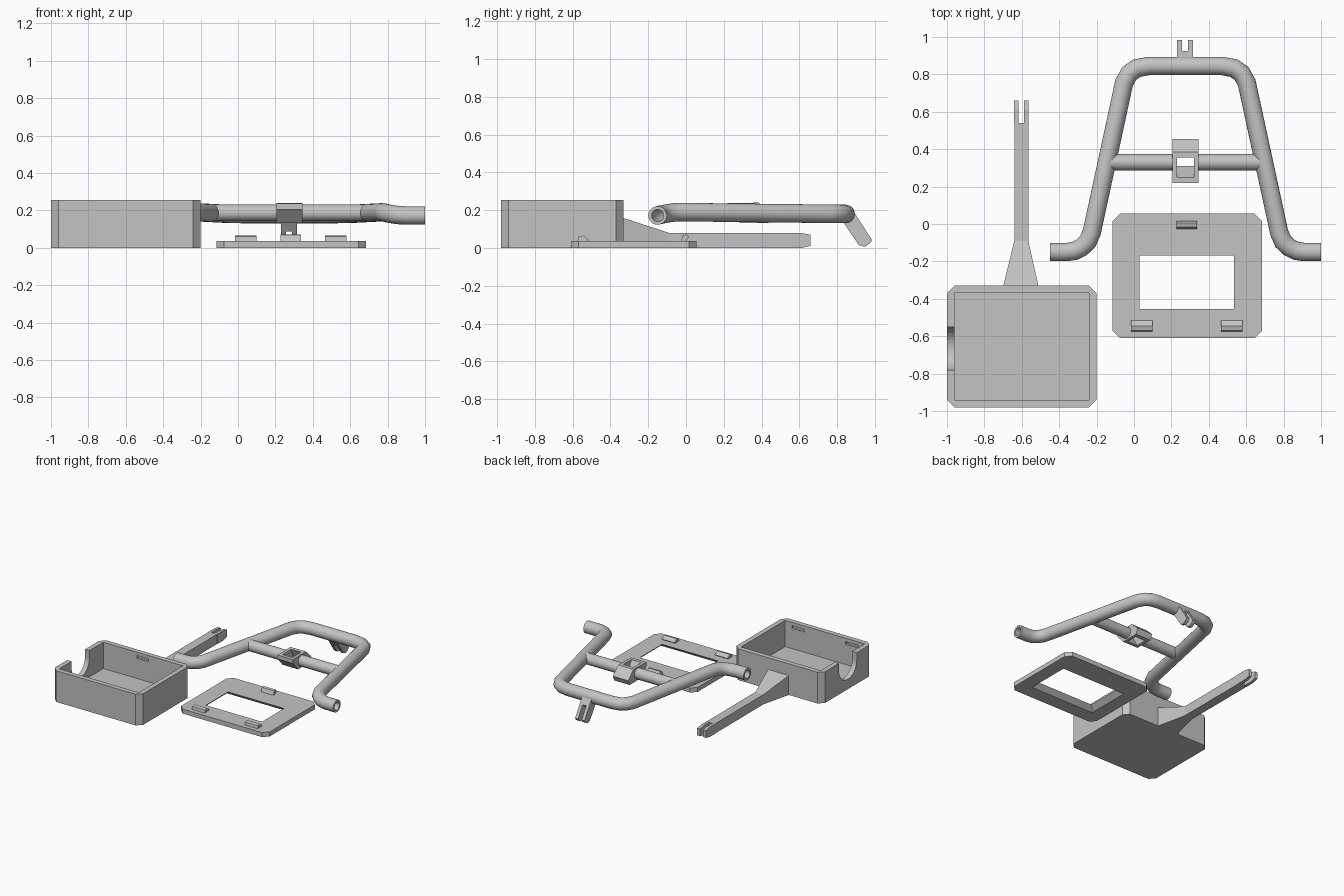
import bpy, bmesh, math
from mathutils import Vector

if "Cube" in bpy.data.objects:
    bpy.data.objects.remove(bpy.data.objects["Cube"])

grey = bpy.data.materials.new("light_grey")
grey.diffuse_color = (0.55, 0.55, 0.55, 1)
grey.use_nodes = True
grey.node_tree.nodes["Principled BSDF"].inputs["Base Color"].default_value = grey.diffuse_color


def finish(name, bm, smooth=False):
    bmesh.ops.recalc_face_normals(bm, faces=bm.faces)
    me = bpy.data.meshes.new(name)
    bm.to_mesh(me)
    bm.free()
    ob = bpy.data.objects.new(name, me)
    bpy.context.collection.objects.link(ob)
    me.materials.append(grey)
    if smooth:
        bpy.ops.object.select_all(action='DESELECT')
        ob.select_set(True)
        bpy.context.view_layer.objects.active = ob
        bpy.ops.object.shade_smooth_by_angle(angle=math.radians(35))
    return ob


def loft(name, rings, closed=False, smooth=False):
    """Skin a list of equal-length point rings; cap the ends unless closed."""
    bm = bmesh.new()
    vs = [[bm.verts.new(p) for p in r] for r in rings]
    n = len(vs[0])
    pairs = list(zip(vs, vs[1:]))
    if closed:
        pairs.append((vs[-1], vs[0]))
    else:
        bm.faces.new(vs[0])
        bm.faces.new(vs[-1])
    for a, b in pairs:
        for i in range(n):
            j = (i + 1) % n
            bm.faces.new((a[i], a[j], b[j], b[i]))
    return finish(name, bm, smooth)


def rect_y(x0, x1, z0, z1, y):
    return [(x0, y, z0), (x1, y, z0), (x1, y, z1), (x0, y, z1)]


def rect_z(x0, x1, y0, y1, z):
    return [(x0, y0, z), (x1, y0, z), (x1, y1, z), (x0, y1, z)]


def box(name, x0, x1, y0, y1, z0, z1):
    return loft(name, [rect_z(x0, x1, y0, y1, z) for z in (z0, z1)])


def side_prism(name, prof, x0, x1):
    """Extrude a (y, z) profile along x."""
    return loft(name, [[(x, y, z) for y, z in prof] for x in (x0, x1)])


def chamfered(name, x0, x1, y0, y1, z0, z1, c=0.04):
    o = [(x0 + c, y0), (x1 - c, y0), (x1, y0 + c), (x1, y1 - c),
         (x1 - c, y1), (x0 + c, y1), (x0, y1 - c), (x0, y0 + c)]
    return loft(name, [[(x, y, z) for x, y in o] for z in (z0, z1)])


def cut(ob, cutters):
    for c in cutters:
        c.hide_render = True
        m = ob.modifiers.new("cut", 'BOOLEAN')
        m.operation = 'DIFFERENCE'
        m.solver = 'EXACT'
        m.object = c
        bpy.context.view_layer.objects.active = ob
        bpy.ops.object.modifier_apply(modifier=m.name)
        bpy.data.objects.remove(c)


def tube(name, path, r, inner=None, seg=24):
    """Sweep a circle along a path; with an inner radius the tube is hollow."""
    pts = [Vector(p) for p in path]

    def ring(i, rad):
        a = (pts[i] - pts[i - 1]).normalized() if i else Vector()
        b = (pts[i + 1] - pts[i]).normalized() if i < len(pts) - 1 else Vector()
        t = (a + b).normalized()
        side = t.cross(Vector((0, 0, 1))).normalized()
        up = side.cross(t)
        k = 1 / max(0.7, (a + b).length / 2) if a.length and b.length else 1
        return [pts[i] + side * (rad * k * math.cos(q)) + up * (rad * math.sin(q))
                for q in (2 * math.pi * s / seg for s in range(seg))]

    n = len(pts)
    rings = [ring(i, r) for i in range(n)]
    if inner:
        rings += [ring(i, inner) for i in reversed(range(n))]
    return loft(name, rings, closed=bool(inner), smooth=True)


# Open case with cavity, cable notch and latch slots
case = chamfered("case", -1, -0.2, -0.98, -0.33, 0, 0.255)
arc = [(-0.665 + 0.115 * math.cos(a), 0.195 + 0.115 * math.sin(a))
       for a in (math.pi + math.pi * i / 16 for i in range(17))]
cut(case, [
    box("cavity", -0.96, -0.24, -0.94, -0.37, 0.04, 0.4),
    side_prism("notch", arc + [(-0.55, 0.4), (-0.78, 0.4)], -1.1, -0.9),
    box("slot_back", -0.657, -0.549, -0.39, -0.352, 0.205, 0.228),
    box("slot_left", -0.90, -0.785, -0.958, -0.92, 0.205, 0.228),
    box("slot_right", -0.415, -0.30, -0.958, -0.92, 0.205, 0.228)])

# Arm behind the case, with forked tip
loft("case_arm", [rect_y(-0.70, -0.51, 0, 0.16, -0.335),
                  rect_y(-0.64, -0.565, 0, 0.08, -0.09),
                  rect_y(-0.64, -0.565, 0, 0.08, 0.54)])
for side, x0, x1 in (("left", -0.642, -0.618), ("right", -0.588, -0.563)):
    loft("arm_prong_" + side, [rect_y(x0, x1, 0, 0.08, 0.538),
                               rect_y(x0, x1, 0, 0.08, 0.61),
                               rect_y(x0, x1, 0.012, 0.07, 0.66)])

# Lid plate with a window that widens downward
lid = chamfered("lid", -0.115, 0.685, -0.61, 0.055, 0, 0.037)
cut(lid, [loft("window", [rect_z(0.03 - e, 0.535 + e, -0.455 - e, -0.17 + e, z)
                          for e, z in ((0.045, -0.005), (-0.005, 0.042))])])

# Lid clips
clip = [(-0.575, 0.03), (-0.53, 0.03), (-0.515, 0.045), (-0.545, 0.066), (-0.57, 0.06)]
for side, x in (("left", -0.015), ("right", 0.465)):
    side_prism("clip_" + side, clip, x, x + 0.115)
side_prism("clip_back", [(-0.03, 0.03), (-0.005, 0.03), (0.015, 0.058),
                         (0.005, 0.072), (-0.015, 0.068)], 0.228, 0.338)

# Bent hollow tube frame, mirrored about x = 0.275
half = [(-0.45, -0.15, 0.172), (-0.36, -0.15, 0.172), (-0.315, -0.143, 0.174),
        (-0.28, -0.125, 0.178), (-0.248, -0.095, 0.184), (-0.226, -0.045, 0.19),
        (-0.053, 0.755, 0.181), (-0.025, 0.805, 0.181), (0.015, 0.833, 0.18),
        (0.08, 0.845, 0.18)]
path = half + [(0.55 - x, y, z) for x, y, z in reversed(half)]
tube("tube_frame", path, 0.049, 0.032)

# Crossbar halves on either side of the sleeve
for side, a, b in (("left", -0.142, 0.215), ("right", 0.335, 0.692)):
    tube("crossbar_" + side, [(a, 0.33, 0.187), (b, 0.33, 0.187)], 0.044)

# Leaning sleeve in the middle of the crossbar
outer = [(0.22, 0.237), (0.385, 0.24), (0.455, 0.175), (0.435, 0.132), (0.285, 0.132),
         (0.22, 0.205)]
for side, x in (("left", 0.205), ("right", 0.32)):
    side_prism("sleeve_side_" + side, outer, x, x + 0.025)
side_prism("sleeve_front", [(0.22, 0.237), (0.248, 0.2375), (0.31, 0.132),
                            (0.285, 0.132), (0.22, 0.205)], 0.23, 0.32)
side_prism("sleeve_back", [(0.355, 0.2395), (0.385, 0.24), (0.455, 0.175),
                           (0.435, 0.132), (0.40, 0.132)], 0.23, 0.32)

# Downward forked tab at the back of the frame
side_prism("tab_base", [(0.84, 0.20), (0.885, 0.195), (0.925, 0.135), (0.865, 0.088),
                        (0.83, 0.14)], 0.23, 0.315)
for side, x in (("left", 0.23), ("right", 0.289)):
    side_prism("tab_prong_" + side, [(0.925, 0.135), (0.985, 0.042), (0.975, 0.025),
                                     (0.945, 0.006), (0.915, 0.015), (0.865, 0.088)],
               x, x + 0.026)
